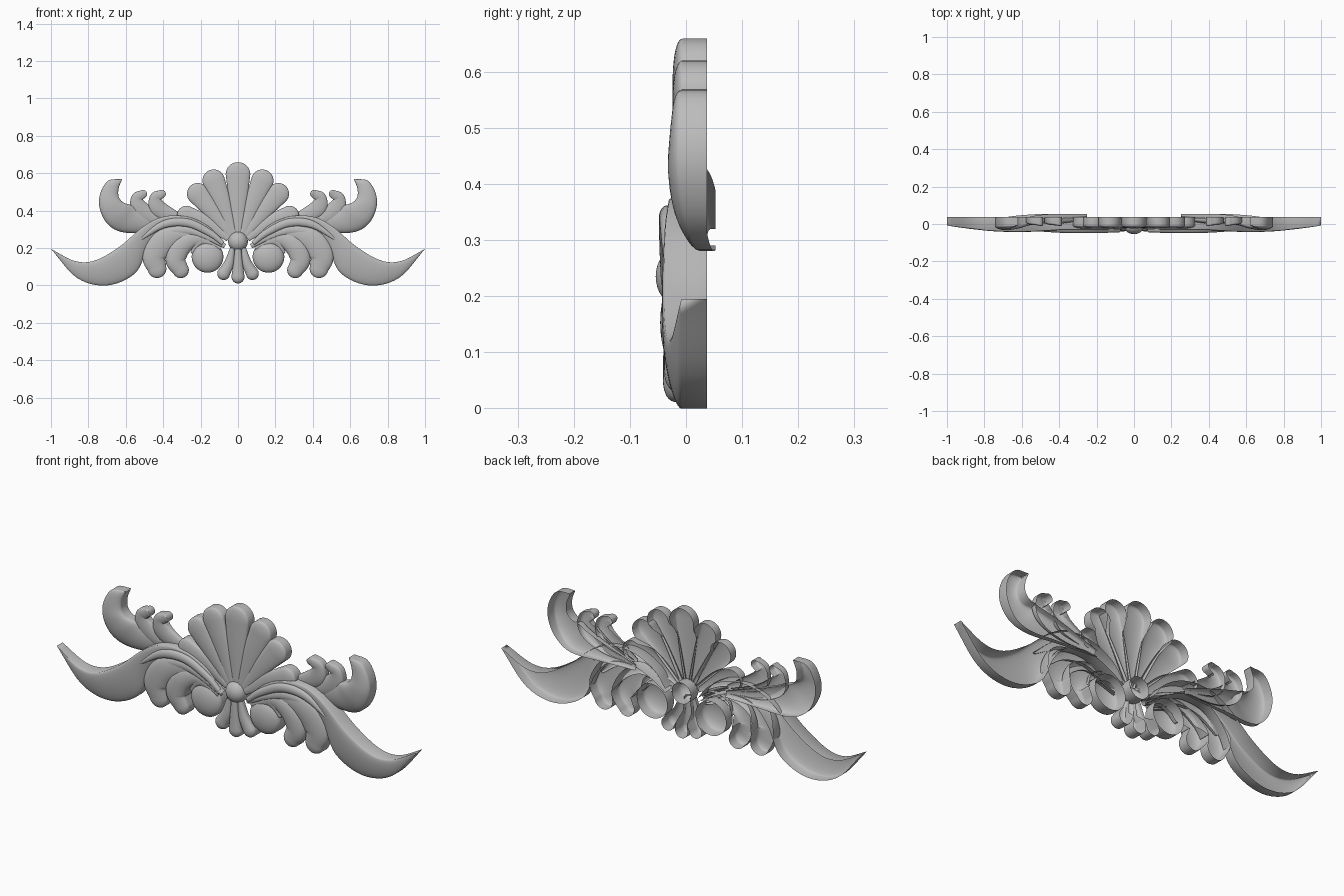
import bpy, bmesh, math
from mathutils import Vector

old = bpy.data.objects.get("Cube")
if old:
    bpy.data.objects.remove(old, do_unlink=True)

BACK = 0.037
plaster = bpy.data.materials.new("grey_plaster")
plaster.use_nodes = True
plaster.diffuse_color = (0.5, 0.5, 0.5, 1)
plaster.node_tree.nodes["Principled BSDF"].inputs["Base Color"].default_value = (0.5, 0.5, 0.5, 1)


def spline(points, steps):
    """Smooth curve through the points."""
    pts = [Vector(p) for p in points]
    pts = [2 * pts[0] - pts[1]] + pts + [2 * pts[-1] - pts[-2]]
    spans = len(pts) - 3
    out = []
    for i in range(steps + 1):
        s = i / steps * spans
        k = min(int(s), spans - 1)
        t = s - k
        a, b, c, d = pts[k:k + 4]
        out.append((2 * b + (c - a) * t + (2 * a - 5 * b + 4 * c - d) * t * t
                    + (3 * b - a - 3 * c + d) * t ** 3) / 2)
    return out


def finish(name, bm, mirror):
    bmesh.ops.remove_doubles(bm, verts=bm.verts, dist=0.0002)
    bmesh.ops.recalc_face_normals(bm, faces=bm.faces)
    if sum(f.normal.y * f.calc_area() for f in bm.faces) > 0:
        bmesh.ops.reverse_faces(bm, faces=bm.faces)
    mesh = bpy.data.meshes.new(name)
    bm.to_mesh(mesh)
    bm.free()
    mesh.materials.append(plaster)
    obj = bpy.data.objects.new(name, mesh)
    bpy.context.collection.objects.link(obj)
    if mirror:
        obj.modifiers.new("mirror", 'MIRROR').use_mirror_merge = False
    bpy.ops.object.select_all(action='DESELECT')
    obj.select_set(True)
    bpy.context.view_layer.objects.active = obj
    bpy.ops.object.shade_smooth_by_angle(angle=math.radians(40))


def grid(bm, rows):
    vs = [[bm.verts.new(p) for p in row] for row in rows]
    for a, b in zip(vs, vs[1:]):
        for j in range(len(a) - 1):
            bm.faces.new((a[j], a[j + 1], b[j + 1], b[j]))


def loft(name, rail_a, rail_b, rise, back=(BACK, BACK), free=0, mirror=True, across=12):
    """Domed open-backed sheet between two (x, z, y) rails, with side walls.
    The walls change from the first back depth to the second beyond 'free'."""
    widest = max((a - b).length for a, b in zip(rail_a, rail_b))
    rows = []
    n = len(rail_a) - 1
    for i, (a, b) in enumerate(zip(rail_a, rail_b)):
        f = max(0, min(1, (i / n - free) / 0.2))
        k = back[0] + (back[1] - back[0]) * f
        h = rise * ((a - b).length / widest) ** 0.8
        row = [(a.x, max(k, a.z), a.y)]
        for j in range(across + 1):
            ang = math.pi * j / across
            p = a.lerp(b, (1 - math.cos(ang)) / 2)
            row.append((p.x, p.z - h * math.sin(ang), p.y))
        rows.append(row + [(b.x, max(k, b.z), b.y)])
    bm = bmesh.new()
    grid(bm, rows)
    finish(name, bm, mirror)


def lobe(name, path, edge, rise, back=(BACK, BACK), free=0, mirror=True):
    """Tapered strip along (x, z, half width) points with a round end."""
    pts = spline(path, 24)
    left, right = [], []

    def add(mid, offset):
        y = edge[0] + (edge[1] - edge[0]) * len(left) / 32
        left.append((mid + offset).to_3d() + Vector((0, 0, y)))
        right.append((mid - offset).to_3d() + Vector((0, 0, y)))

    for i, p in enumerate(pts):
        d = (pts[min(i + 1, 24)] - pts[max(i - 1, 0)]).to_2d().normalized()
        side = Vector((-d.y, d.x))
        add(p.to_2d(), side * p.z)
    for j in range(1, 9):
        ang = j / 8 * math.pi / 2
        add(p.to_2d() + d * p.z * math.sin(ang), side * p.z * math.cos(ang))
    loft(name, left, right, rise, back, free, mirror)


def button(name, x, z, radius, edge, rise, mirror):
    """Round open-backed dome."""
    profile = [(radius, BACK)]
    for i in range(9):
        a = i / 8 * math.pi / 2
        profile.append((radius * math.cos(a), edge - rise * math.sin(a)))
    rows = []
    for k in range(33):
        a = math.tau * k / 32
        rows.append([(x + r * math.cos(a), y, z + r * math.sin(a)) for r, y in profile])
    bm = bmesh.new()
    grid(bm, rows)
    finish(name, bm, mirror)


# Shell fan: walls only where the petals part
petals = {
    "centre": [(0, .26, .016), (0, .45, .047), (0, .593, .066)],
    "inner": [(.02, .26, .016), (.085, .45, .045), (.13, .56, .06)],
    "middle": [(.035, .26, .016), (.14, .4, .043), (.215, .49, .058)],
    "outer": [(.05, .25, .016), (.17, .335, .038), (.275, .375, .051)],
}
for key, path in petals.items():
    lobe("shell_petal_" + key, path, (-.016, -.005), .016, (-.01, BACK), .5, key != "centre")

# Long sweeping side leaf, high along its upper edge, with two ribs
top = [(.09, .235, -.028), (.15, .31, -.028), (.26, .365, -.028), (.39, .37, -.028), (.5, .32, -.034),
       (.63, .21, -.036), (.76, .135, -.032), (.87, .13, -.022), (1, .195, -.008)]
low = [(.09, .215, -.028), (.17, .265, -.025), (.28, .305, -.02), (.4, .285, -.014), (.48, .2, -.008),
       (.55, .065, -.008), (.7, 0, -.008), (.86, .04, -.008), (1, .195, -.008)]
loft("sweeping_leaf", spline(top, 48), spline(low, 48), .016)
lobe("leaf_rib", [(.08, .225, .012), (.15, .28, .018), (.27, .335, .022),
                  (.4, .325, .02), (.53, .24, .005)], (-.036, -.032), .014, (-.028, -.028))
lobe("leaf_under_rib", [(.08, .215, .012), (.17, .262, .018), (.28, .295, .024),
                        (.39, .275, .024), (.47, .2, .006)], (-.03, -.012), .014, (-.018, -.008))

# Upper curls, with tails running behind the sweeping leaf
outer = [(.25, .29, .045), (.45, .285, .036), (.61, .283, .022), (.695, .326, .002),
         (.738, .406, -.01), (.738, .487, -.011), (.695, .559, -.009), (.62, .569, -.006)]
inner = [(.25, .32, .045), (.4, .37, .034), (.52, .41, .02), (.572, .43, .004),
         (.615, .445, -.008), (.638, .475, -.01), (.638, .52, -.008), (.62, .567, -.006)]
loft("upper_curl", spline(outer, 36), spline(inner, 36), .028, (.053, BACK), .2)
lobe("small_curl_outer", [(.27, .32, .01), (.42, .35, .036), (.52, .405, .048),
                          (.54, .465, .032), (.508, .489, .022)], (.03, -.008), .018, (.03, BACK), .3)
lobe("small_curl_inner", [(.25, .33, .01), (.34, .365, .034), (.425, .41, .046),
                          (.441, .467, .032), (.408, .489, .022)], (.03, -.008), .018, (.03, BACK), .3)

# Hanging lobes under the leaf
lobe("hanging_lobe_outer", [(.09, .21, .015), (.25, .28, .035), (.39, .245, .065),
                            (.447, .16, .064), (.433, .09, .05)], (-.02, -.008), .024, (-.01, BACK), .35)
lobe("hanging_lobe_inner", [(.09, .2, .015), (.21, .25, .035), (.3, .215, .055),
                            (.334, .14, .054), (.306, .082, .043)], (-.02, -.008), .026, (-.01, BACK), .35)
lobe("scroll_stem", [(.07, .21, .012), (.14, .245, .018), (.21, .23, .022), (.243, .18, .01)],
     (-.024, -.014), .014, (-.01, 0))
button("scroll_ball", .163, .153, .085, -.012, .034, True)

# Pendant and centre bead
lobe("pendant_side", [(.03, .2, .012), (.048, .12, .026), (.077, .063, .034)],
     (-.025, -.014), .022, (-.01, BACK), .35)
lobe("pendant_centre", [(0, .2, .016), (0, .12, .025), (0, .046, .035)],
     (-.028, -.016), .022, (-.01, BACK), .35, False)
button("centre_bead", 0, .235, .053, -.012, .042, False)
